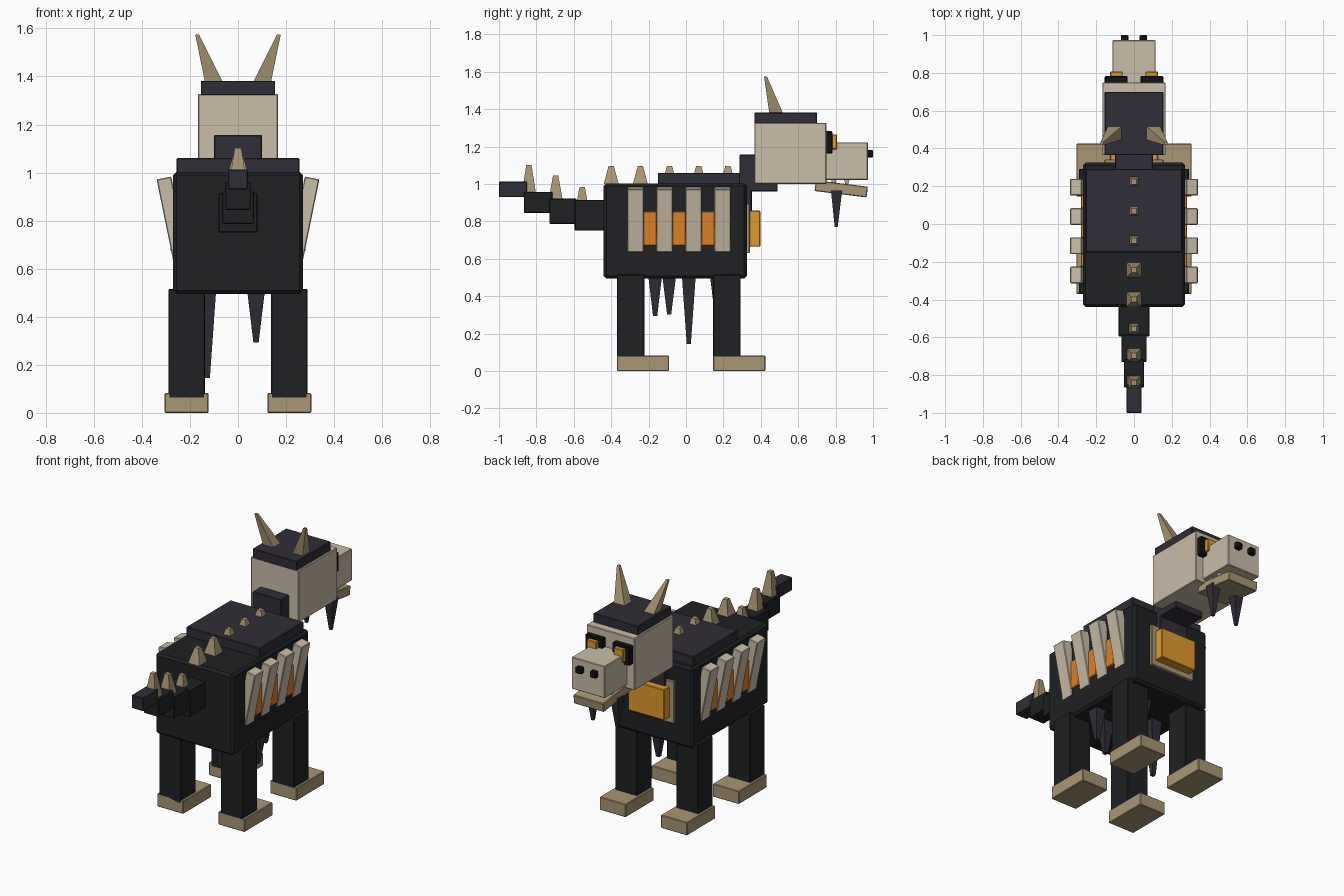
import bpy, bmesh, math
from mathutils import Vector, Matrix

if "Cube" in bpy.data.objects:
    bpy.data.objects.remove(bpy.data.objects["Cube"])


def material(name, rgb):
    m = bpy.data.materials.new(name)
    m.diffuse_color = (*rgb, 1)
    m.use_nodes = True
    m.node_tree.nodes["Principled BSDF"].inputs["Base Color"].default_value = m.diffuse_color
    return m


BLACK = material("black_hide", (0.014, 0.015, 0.017))
DARK = material("dark_plate", (0.030, 0.026, 0.038))
BONE = material("bone", (0.59, 0.51, 0.39))
TAN = material("tan_horn", (0.40, 0.31, 0.175))
ORANGE = material("orange_glow", (0.73, 0.21, 0.018))
AMBER = material("amber_glow", (0.74, 0.33, 0.026))
PIT = material("pit_black", (0.006, 0.006, 0.007))


def add_object(name, bm, mat):
    mesh = bpy.data.meshes.new(name)
    bmesh.ops.recalc_face_normals(bm, faces=bm.faces)
    bm.to_mesh(mesh)
    bm.free()
    mesh.materials.append(mat)
    ob = bpy.data.objects.new(name, mesh)
    bpy.context.collection.objects.link(ob)
    return ob


def box(name, x, y, z, mat, rot=None, bevel=0.004):
    """Box from (min, max) ranges, optionally rotated about its centre."""
    spans = (x, y, z)
    centre = Vector([(a + b) / 2 for a, b in spans])
    size = Vector([b - a for a, b in spans])
    m = Matrix.Translation(centre)
    if rot:
        m = m @ Matrix.Rotation(rot[0], 4, rot[1])
    bm = bmesh.new()
    bmesh.ops.create_cube(bm, size=1, matrix=m @ Matrix.Diagonal((*size, 1)))
    if bevel:
        bmesh.ops.bevel(bm, geom=bm.edges[:], offset=bevel, segments=1, affect='EDGES')
    return add_object(name, bm, mat)


def spike(name, base, tip, r0, r1, mat):
    """Square frustum from base to tip with half widths r0 and r1."""
    bm = bmesh.new()
    corners = ((-1, -1), (1, -1), (1, 1), (-1, 1))
    low, high = ([bm.verts.new((c[0] + r * i, c[1] + r * j, c[2])) for i, j in corners]
                 for c, r in ((base, r0), (tip, r1)))
    bm.faces.new(low)
    bm.faces.new(high)
    for k in range(4):
        n = (k + 1) % 4
        bm.faces.new((low[k], low[n], high[n], high[k]))
    return add_object(name, bm, mat)


def side(s, a, b):
    return tuple(sorted((s * a, s * b)))


# Torso, back plate, neck
box("body", (-0.27, 0.27), (-0.44, 0.325), (0.495, 1.003), BLACK, bevel=0.014)
box("back_plate", (-0.255, 0.255), (-0.15, 0.29), (0.98, 1.06), DARK)
box("neck", (-0.1, 0.1), (0.285, 0.49), (0.96, 1.157), DARK)
box("collar", (-0.1, 0.1), (0.3, 0.352), (0.83, 1.0), DARK)

# Chest panel
box("chest_frame", (-0.155, 0.155), (0.31, 0.342), (0.63, 0.895), TAN)
box("chest_glow", (-0.125, 0.125), (0.33, 0.397), (0.665, 0.858), AMBER)

# Head
box("head", (-0.167, 0.167), (0.365, 0.75), (1.0, 1.327), BONE)
box("head_cap", (-0.155, 0.155), (0.365, 0.70), (1.32, 1.382), DARK)
box("snout", (-0.115, 0.115), (0.74, 0.973), (1.022, 1.222), BONE)
box("jaw", (-0.105, 0.105), (0.69, 0.97), (0.945, 1.003), TAN,
    rot=(math.radians(-7), 'X'))

for s, label in ((-1, "left"), (1, "right")):
    # Face details
    box(f"eye_socket_{label}", side(s, 0.035, 0.155), (0.745, 0.783), (1.163, 1.282), PIT)
    box(f"eye_{label}", side(s, 0.06, 0.127), (0.77, 0.807), (1.185, 1.265), AMBER)
    box(f"nostril_{label}", side(s, 0.03, 0.07), (0.96, 1.0), (1.142, 1.182), PIT)
    spike(f"horn_{label}", (s * 0.1, 0.483, 1.375), (s * 0.17, 0.425, 1.575),
          0.037, 0.008, TAN)
    spike(f"chin_spike_{label}", (s * 0.085, 0.805, 0.965), (s * 0.085, 0.803, 0.77),
          0.03, 0.008, DARK)
    for i, y in enumerate((0.79, 0.86)):
        spike(f"tooth_{label}_{i + 1}", (s * 0.08, y, 1.03), (s * 0.08, y, 0.985),
              0.015, 0.006, BONE)

    # Legs and feet
    for end, y in (("front", 0.145), ("back", -0.37)):
        box(f"{end}_leg_{label}", side(s, 0.137, 0.29), (y, y + 0.147), (0.06, 0.515), BLACK)
        box(f"{end}_foot_{label}", side(s, 0.122, 0.305), (y, y + 0.28), (0, 0.082), TAN)

    # Leaning ribs with glowing gaps between them
    for i in range(4):
        y = -0.27 + 0.155 * i
        box(f"rib_{label}_{i + 1}", side(s, 0.243, 0.305), (y - 0.044, y + 0.044),
            (0.637, 0.981), BONE, rot=(s * math.radians(11.5), 'Y'))
        if i < 3:
            box(f"rib_glow_{label}_{i + 1}", side(s, 0.25, 0.281),
                (y + 0.0425, y + 0.1125), (0.67, 0.853), ORANGE)

# Tail segments: y range, half width, z range
tail = (((-0.595, -0.43), 0.082, (0.75, 0.915), BLACK),
        ((-0.73, -0.585), 0.067, (0.787, 0.922), BLACK),
        ((-0.865, -0.715), 0.053, (0.845, 0.958), BLACK),
        ((-1.0, -0.85), 0.041, (0.93, 1.013), DARK))
for i, (y, w, z, mat) in enumerate(tail):
    box(f"tail_segment_{i + 1}", (-w, w), y, z, mat)

# Spine spikes along the back and tail
spine = [(-0.40 + 0.156 * i, 1.0, 1.096, 0.04) for i in range(5)]
spine += [(-0.555, 0.905, 0.985, 0.029), (-0.697, 0.92, 1.045, 0.037),
          (-0.84, 0.955, 1.102, 0.037)]
for i, (y, z0, z1, r) in enumerate(spine):
    spike(f"spine_spike_{i + 1}", (0, y, z0), (0, y, z1), r, 0.014, TAN)

# Hanging belly spikes
belly = ((0.075, -0.165, 0.293), (0.2, -0.09, 0.303), (-0.128, 0.015, 0.145),
         (0.075, 0.165, 0.3))
for i, (x, y, z) in enumerate(belly):
    spike(f"belly_spike_{i + 1}", (x, y, 0.51), (x, y, z), 0.037, 0.011, DARK)
